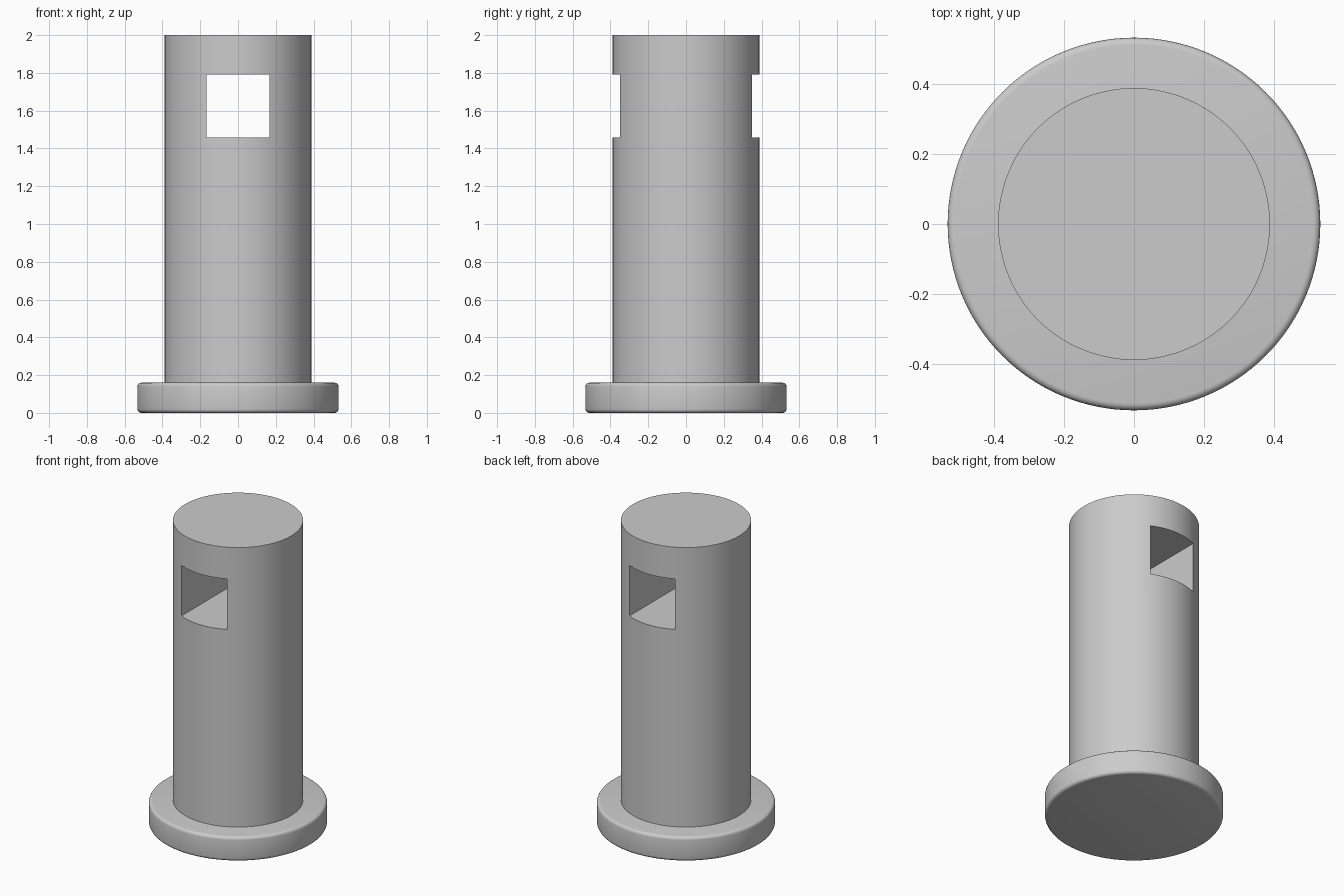
import bpy
from math import radians

default = bpy.data.objects.get("Cube")
if default:
    bpy.data.objects.remove(default, do_unlink=True)

SEGMENTS = 128
SHAFT_R, FLANGE_R = 0.388, 0.532
HEIGHT, FLANGE_H = 2.0, 0.16
HOLE_W, HOLE_Z = 0.333, 1.625

grey = bpy.data.materials.new("plain grey")
grey.use_nodes = True
colour = (0.6, 0.6, 0.6, 1)
grey.diffuse_color = colour
grey.node_tree.nodes["Principled BSDF"].inputs["Base Color"].default_value = colour


def disc(name, radius, bottom, top):
    bpy.ops.mesh.primitive_cylinder_add(
        vertices=SEGMENTS, radius=radius, depth=top - bottom,
        location=(0, 0, (top + bottom) / 2))
    obj = bpy.context.object
    obj.name = name
    obj.data.materials.append(grey)
    return obj


def apply_modifier(obj, mod):
    bpy.context.view_layer.objects.active = obj
    bpy.ops.object.modifier_apply(modifier=mod.name)


def smooth(obj, angle):
    bpy.ops.object.select_all(action="DESELECT")
    obj.select_set(True)
    bpy.context.view_layer.objects.active = obj
    bpy.ops.object.shade_smooth_by_angle(angle=radians(angle))


# Round base flange with softened rims
flange = disc("base_flange", FLANGE_R, 0, FLANGE_H)
bevel = flange.modifiers.new("rounded rims", "BEVEL")
bevel.width = 0.02
bevel.segments = 4
bevel.limit_method = "ANGLE"
apply_modifier(flange, bevel)
smooth(flange, 30)

# Solid shaft
shaft = disc("shaft", SHAFT_R, FLANGE_H, HEIGHT)

# Square hole running front to back
bpy.ops.mesh.primitive_cube_add(size=1, location=(0, 0, HOLE_Z))
cutter = bpy.context.object
cutter.name = "hole_cutter"
cutter.scale = (HOLE_W, 2, HOLE_W)
cutter.hide_render = True
cutter.data.materials.append(grey)
cut = shaft.modifiers.new("square hole", "BOOLEAN")
cut.operation = "DIFFERENCE"
cut.solver = "EXACT"
cut.object = cutter
apply_modifier(shaft, cut)
bpy.data.objects.remove(cutter, do_unlink=True)
smooth(shaft, 30)
